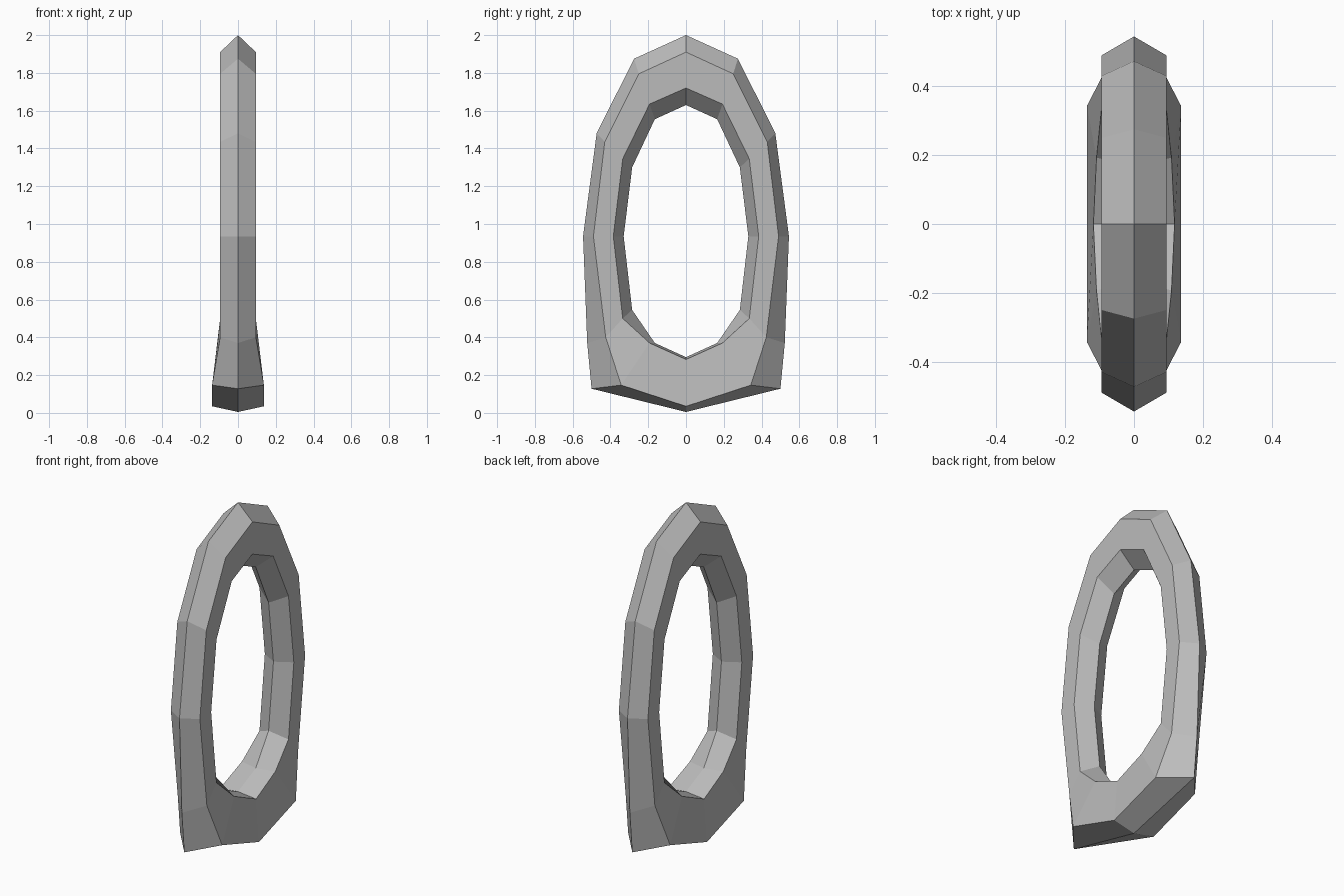
import bpy
import bmesh

# Remove the default cube
cube = bpy.data.objects.get("Cube")
if cube:
    bpy.data.objects.remove(cube, do_unlink=True)

# Single grey stone colour
grey = bpy.data.materials.new("plain_grey")
grey.use_nodes = True
colour = (0.5, 0.5, 0.5, 1)
grey.diffuse_color = colour
shader = grey.node_tree.nodes["Principled BSDF"]
shader.inputs["Base Color"].default_value = colour

# Half outlines in (y, z), from the crown down to the foot
outer_ridge = [(0, 2), (.275, 1.875), (.473, 1.48), (.545, .935),
               (.523, .37), (.5, .128), (0, .005)]
outer_edge = [(0, 1.91), (.25, 1.795), (.43, 1.435), (.49, .935),
              (.425, .4), (.343, .147), (0, .035)]
inner_edge = [(0, 1.72), (.193, 1.635), (.335, 1.345), (.385, .935),
              (.335, .5), (.193, .37), (0, .283)]
inner_ridge = [(0, 1.63), (.165, 1.555), (.285, 1.3), (.33, .935),
               (.285, .545), (.165, .37), (0, .295)]

# Half thickness of each edge; the foot flares wider
rim = .0945
outer_width = [rim] * 5 + [.137] * 2
inner_width = [rim] * 5 + [.109, .118]
ridge_width = [0] * 7


def full_loop(outline, widths, side):
    """Mirror a half outline in y to make a closed loop of points."""
    half = [(side * w, y, z) for w, (y, z) in zip(widths, outline)]
    other = [(x, -y, z) for x, y, z in reversed(half[1:-1])]
    return half + other


def build_ring(name, loops, material):
    """Skin neighbouring loops, wrapping round the cross-section."""
    bm = bmesh.new()
    rows = [[bm.verts.new(p) for p in loop] for loop in loops]
    for a, b in zip(rows, rows[1:] + rows[:1]):
        for i in range(len(a)):
            j = (i + 1) % len(a)
            bm.faces.new((a[i], a[j], b[j], b[i]))
    bmesh.ops.recalc_face_normals(bm, faces=bm.faces)
    mesh = bpy.data.meshes.new(name)
    bm.to_mesh(mesh)
    bm.free()
    mesh.materials.append(material)
    ring = bpy.data.objects.new(name, mesh)
    bpy.context.collection.objects.link(ring)
    return ring


# Faceted oval link with a heavy pointed foot
build_ring("oval_link", [
    full_loop(outer_ridge, ridge_width, 1),
    full_loop(outer_edge, outer_width, 1),
    full_loop(inner_edge, inner_width, 1),
    full_loop(inner_ridge, ridge_width, 1),
    full_loop(inner_edge, inner_width, -1),
    full_loop(outer_edge, outer_width, -1),
], grey)
